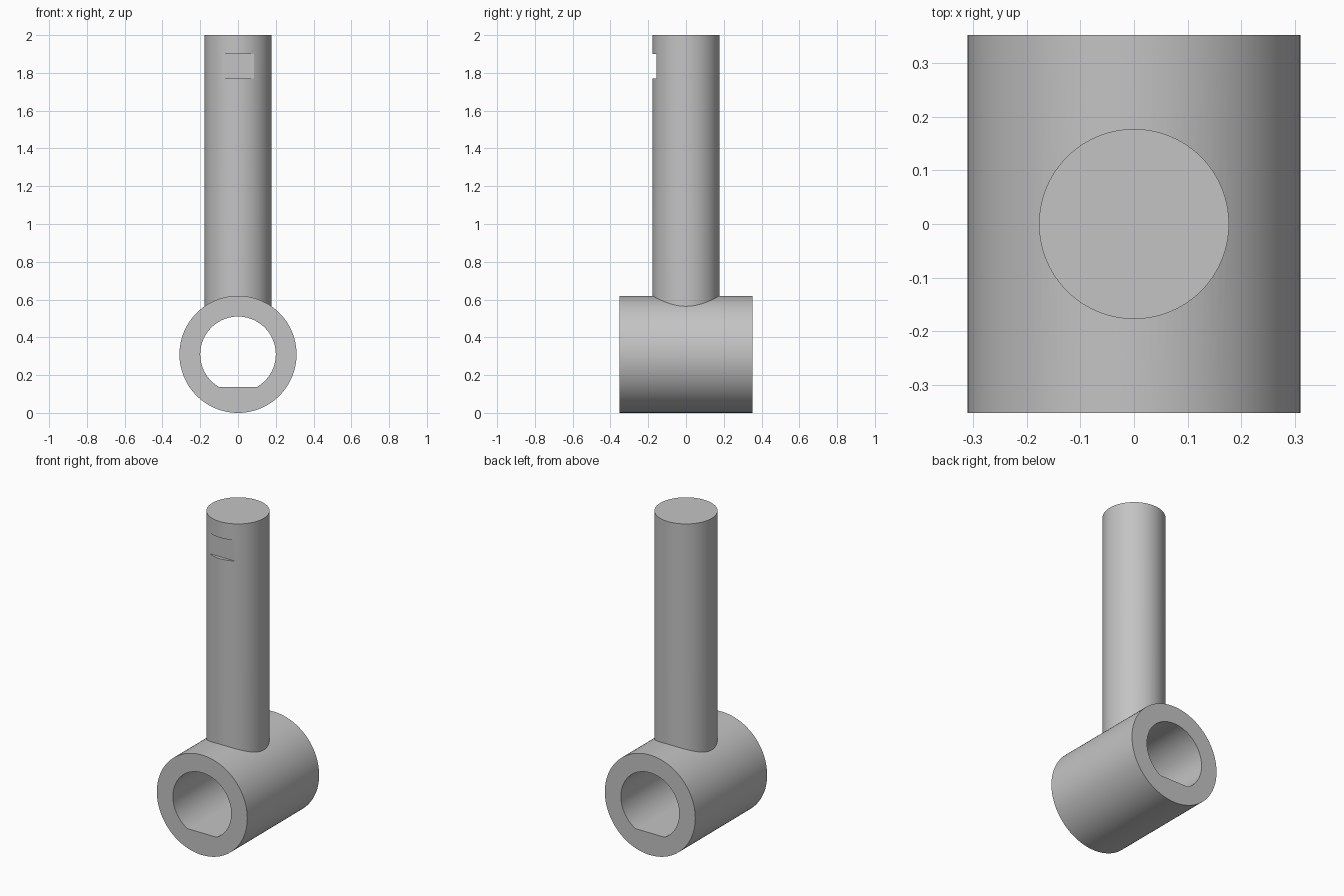
import bpy
import bmesh
import math

START_CUBE = bpy.data.objects.get("Cube")
if START_CUBE:
    bpy.data.objects.remove(START_CUBE, do_unlink=True)

SLEEVE_R, BORE_R, ROD_R = 0.31, 0.2, 0.177
HALF_LENGTH = 0.352
AXIS_Z = SLEEVE_R

steel = bpy.data.materials.new("plain grey steel")
steel.use_nodes = True
GREY = (0.55, 0.55, 0.55, 1)
steel.diffuse_color = GREY
steel.node_tree.nodes["Principled BSDF"].inputs["Base Color"].default_value = GREY


def make_object(name, bm):
    mesh = bpy.data.meshes.new(name)
    bmesh.ops.recalc_face_normals(bm, faces=bm.faces)
    bm.to_mesh(mesh)
    bm.free()
    mesh.materials.append(steel)
    obj = bpy.data.objects.new(name, mesh)
    bpy.context.collection.objects.link(obj)
    return obj


def prism_along_y(name, radius, half, flat_angle=0.0, sides=128):
    """Round bar along y; flat_angle leaves a flat chord at the bottom."""
    bm = bmesh.new()
    start = -math.pi / 2 + flat_angle
    sweep = 2 * (math.pi - flat_angle)
    count = sides + 1 if flat_angle else sides
    ring = []
    for i in range(count):
        a = start + sweep * i / sides
        ring.append(bm.verts.new((radius * math.cos(a), -half,
                                  AXIS_Z + radius * math.sin(a))))
    cap = bm.faces.new(ring)
    result = bmesh.ops.extrude_face_region(bm, geom=[cap], use_keep_orig=True)
    moved = [v for v in result["geom"] if isinstance(v, bmesh.types.BMVert)]
    bmesh.ops.translate(bm, verts=moved, vec=(0, 2 * half, 0))
    return make_object(name, bm)


def upright_cylinder(name, radius, bottom, top):
    bm = bmesh.new()
    bmesh.ops.create_cone(bm, cap_ends=True, segments=128, radius1=radius,
                          radius2=radius, depth=top - bottom)
    bmesh.ops.translate(bm, verts=bm.verts, vec=(0, 0, (bottom + top) / 2))
    return make_object(name, bm)


def box(name, size, centre):
    bm = bmesh.new()
    bmesh.ops.create_cube(bm, size=1)
    bmesh.ops.scale(bm, verts=bm.verts, vec=size)
    bmesh.ops.translate(bm, verts=bm.verts, vec=centre)
    return make_object(name, bm)


def combine(target, tool, operation):
    mod = target.modifiers.new(operation.lower(), "BOOLEAN")
    mod.operation = operation
    mod.solver = "EXACT"
    mod.object = tool
    bpy.ops.object.select_all(action="DESELECT")
    bpy.context.view_layer.objects.active = target
    target.select_set(True)
    bpy.ops.object.modifier_apply(modifier=mod.name)
    bpy.data.objects.remove(tool, do_unlink=True)


# Rod with a shallow flat notch near the top of its front
rod = upright_cylinder("rod", ROD_R, 0.54, 2.0)
notch = box("notch_cutter", (0.5, 0.1, 0.13), (0, -0.205, 1.835))
combine(rod, notch, "DIFFERENCE")

# Sleeve joined to the rod, then bored through with a D-shaped hole
sleeve = prism_along_y("sleeve_with_rod", SLEEVE_R, HALF_LENGTH)
combine(sleeve, rod, "UNION")
flat_half_angle = math.acos((AXIS_Z - 0.137) / BORE_R)
bore = prism_along_y("bore_cutter", BORE_R, HALF_LENGTH + 0.1, flat_half_angle)
combine(sleeve, bore, "DIFFERENCE")

bpy.ops.object.shade_smooth_by_angle(angle=math.radians(25))
